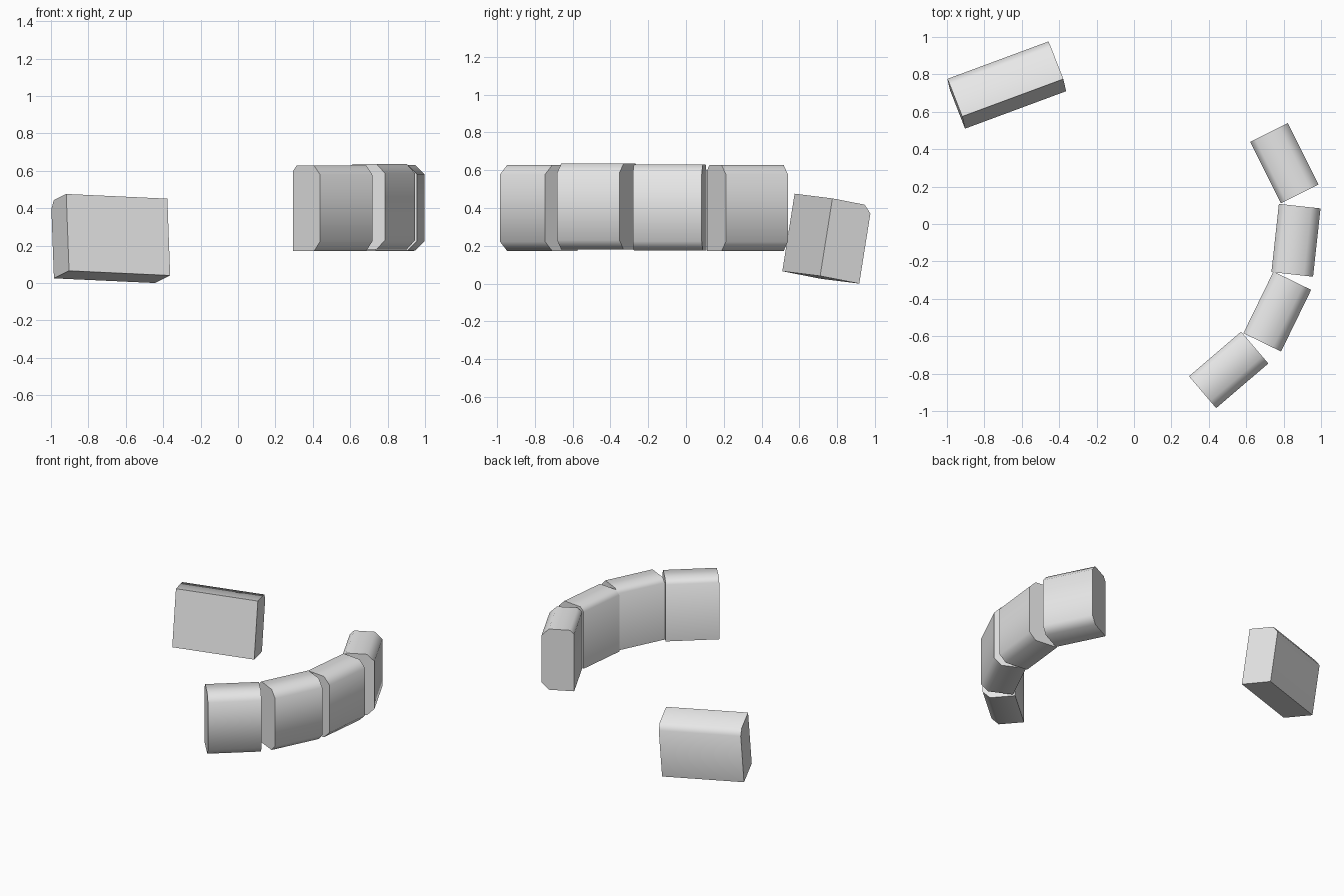
import bpy
import bmesh
from mathutils import Vector, Matrix
from math import radians

if "Cube" in bpy.data.objects:
    bpy.data.objects.remove(bpy.data.objects["Cube"])

grey = bpy.data.materials.new("light_grey")
grey.diffuse_color = (0.8, 0.8, 0.8, 1)
grey.use_nodes = True
grey.node_tree.nodes["Principled BSDF"].inputs["Base Color"].default_value = grey.diffuse_color


def chamfered_profile(width, height, cuts):
    """Rectangle outline; cuts = (side-bottom, side-top, back-top, back-bottom)."""
    w, h = width / 2, height / 2
    points = []
    corners = [(w, -h), (w, h), (-w, h), (-w, -h)]
    for i, (corner, cut) in enumerate(zip(corners, cuts)):
        c = Vector(corner)
        if cut == 0:
            points.append(c)
            continue
        before, after = Vector(corners[i - 1]), Vector(corners[(i + 1) % 4])
        points.append(c + (before - c).normalized() * cut)
        points.append(c + (after - c).normalized() * cut)
    return points


def block(name, centre, along, side, up, size, cuts):
    """Extrude the chamfered outline along the block's length."""
    length, width, height = size
    axes = Matrix((Vector(along).normalized(), Vector(side).normalized(),
                   Vector(up).normalized())).transposed()
    outline = chamfered_profile(width, height, cuts)
    bm = bmesh.new()
    ends = [[bm.verts.new(axes @ Vector((s * length / 2, p.x, p.y))) for p in outline]
            for s in (-1, 1)]
    bm.faces.new(ends[0])
    bm.faces.new(ends[1])
    n = len(outline)
    for i in range(n):
        j = (i + 1) % n
        bm.faces.new((ends[0][i], ends[0][j], ends[1][j], ends[1][i]))
    bmesh.ops.recalc_face_normals(bm, faces=bm.faces)
    mesh = bpy.data.meshes.new(name)
    bm.to_mesh(mesh)
    bm.free()
    mesh.materials.append(grey)
    obj = bpy.data.objects.new(name, mesh)
    obj.location = centre
    bpy.context.collection.objects.link(obj)
    bpy.ops.object.select_all(action='DESELECT')
    obj.select_set(True)
    bpy.context.view_layer.objects.active = obj
    bpy.ops.object.shade_smooth_by_angle(angle=radians(55))


# Curved row of four upright blocks: centre and lengthwise direction
row = [
    ((0.804, 0.325, 0.400), (-0.165, 0.330)),
    ((0.866, -0.087, 0.402), (0.040, 0.365)),
    ((0.766, -0.468, 0.408), (0.160, 0.328)),
    ((0.506, -0.780, 0.400), (0.278, 0.238)),
]
for i, (centre, (dx, dy)) in enumerate(row):
    block(f"row_block_{i + 1}", centre, (dx, dy, 0), (dy, -dx, 0), (0, 0, 1),
          (0.367, 0.224, 0.456), (0.05, 0.05, 0.03, 0))

# Larger separate block, leaning back
block("leaning_block", (-0.681, 0.746, 0.238),
      (0.54, 0.20, -0.025), (0.08, -0.205, 0.04), (-0.015, 0.065, 0.41),
      (0.577, 0.226, 0.416), (0, 0, 0.04, 0))
